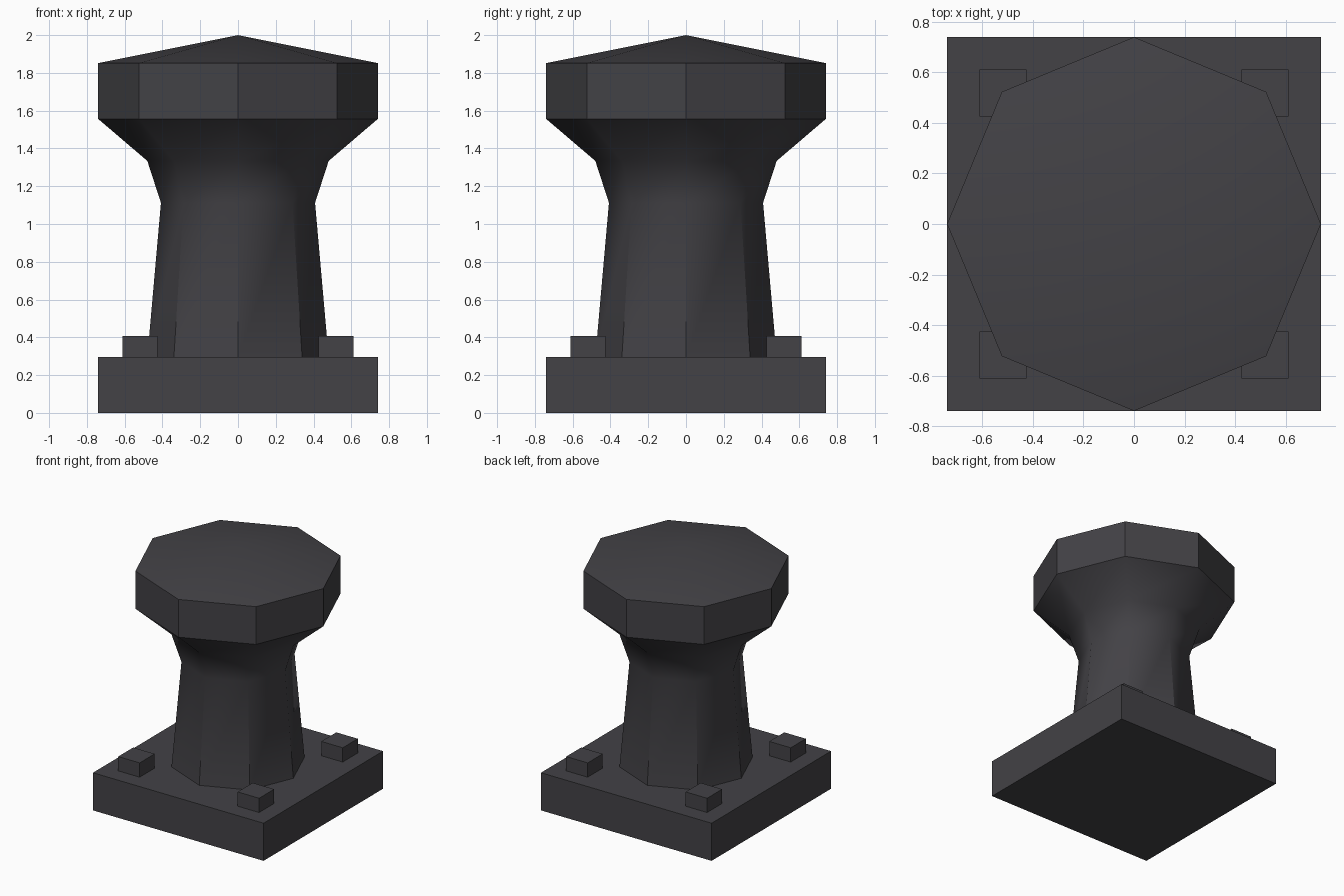
import bpy, bmesh, math

if "Cube" in bpy.data.objects:
    bpy.data.objects.remove(bpy.data.objects["Cube"])

iron = bpy.data.materials.new("dark iron")
iron.diffuse_color = (0.056, 0.054, 0.061, 1)
iron.use_nodes = True
iron.node_tree.nodes["Principled BSDF"].inputs["Base Color"].default_value = iron.diffuse_color


def finish(name, bm):
    bmesh.ops.recalc_face_normals(bm, faces=bm.faces)
    me = bpy.data.meshes.new(name)
    bm.to_mesh(me)
    bm.free()
    me.materials.append(iron)
    ob = bpy.data.objects.new(name, me)
    bpy.context.collection.objects.link(ob)
    return ob


def box(name, x, y, half, z0, z1):
    bm = bmesh.new()
    bmesh.ops.create_cube(bm, size=1)
    for v in bm.verts:
        v.co = (x + v.co.x * 2 * half, y + v.co.y * 2 * half,
                z0 if v.co.z < 0 else z1)
    return finish(name, bm)


# Square base plate
box("base_plate", 0, 0, 0.74, 0, 0.295)

# Four corner bolts
for sx in (-1, 1):
    for sy in (-1, 1):
        box("corner_bolt", sx * 0.518, sy * 0.518, 0.093, 0.295, 0.407)

# Eight-sided post with flared neck, head and shallow pointed top
profile = [(0.48, 0.295), (0.408, 1.112), (0.48, 1.334),
           (0.74, 1.556), (0.74, 1.852)]
N = 8
bm = bmesh.new()
rings = [[bm.verts.new((r * math.cos(i * math.tau / N),
                        r * math.sin(i * math.tau / N), z)) for i in range(N)]
         for r, z in profile]
apex = bm.verts.new((0, 0, 2.0))
for a, b in zip(rings, rings[1:]):
    for i in range(N):
        j = (i + 1) % N
        bm.faces.new((a[i], a[j], b[j], b[i]))
for i in range(N):
    bm.faces.new((rings[-1][i], rings[-1][(i + 1) % N], apex))
bm.faces.new(rings[0][::-1])
post = finish("post", bm)

# Smooth the flare and top, keep the upright edges sharp
bpy.ops.object.select_all(action='DESELECT')
post.select_set(True)
bpy.context.view_layer.objects.active = post
bpy.ops.object.shade_smooth_by_angle(angle=math.radians(44))
